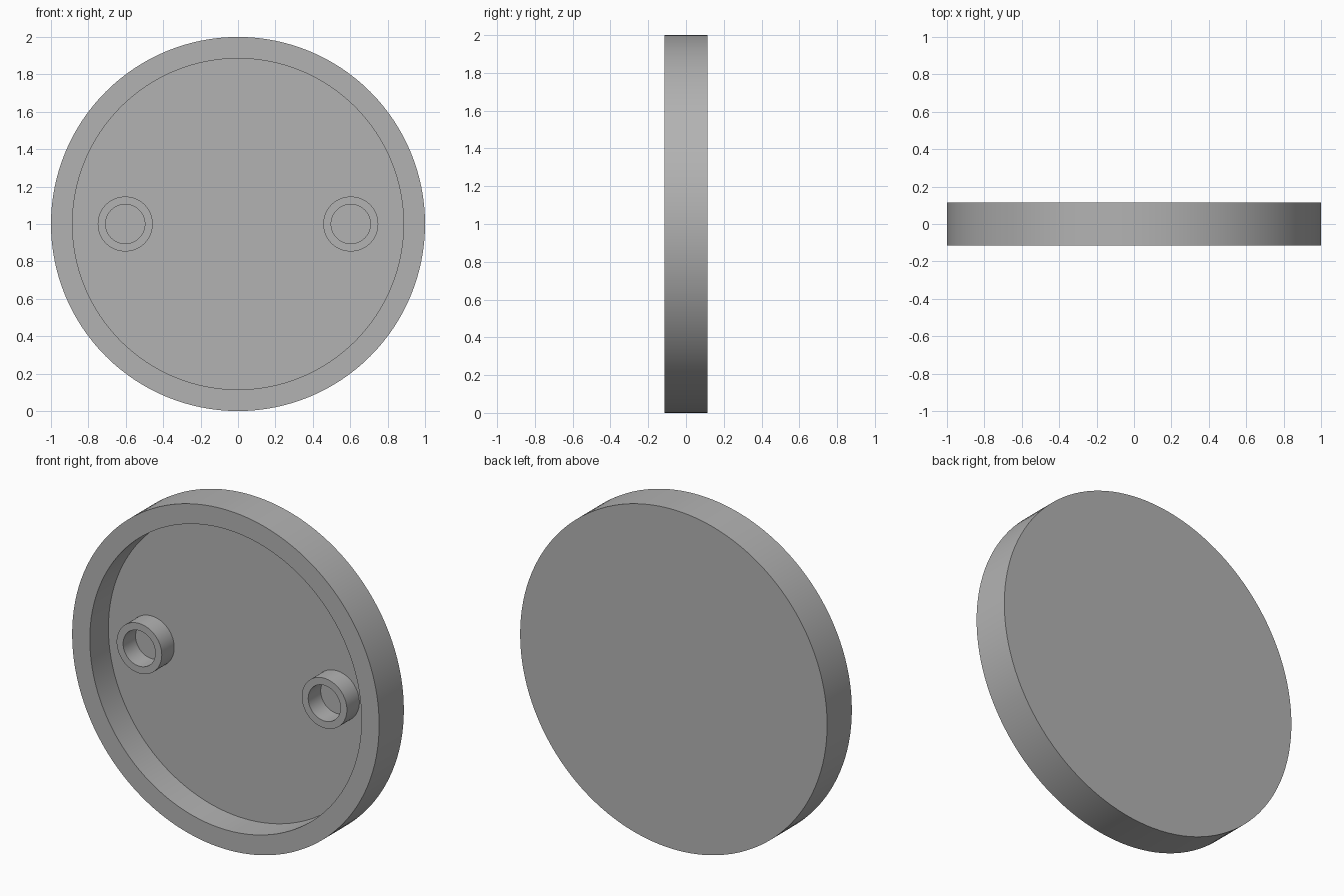
import bpy
import bmesh
from math import cos, sin, tau, radians

# Main dimensions
FRONT, BACK = -0.115, 0.115
FLOOR, BOSS_FRONT = 0.058, -0.058
RIM_INNER, BOSS_OUTER, HOLE = 0.885, 0.147, 0.105
BOSS_X, MID_Z = 0.603, 1.0

cube = bpy.data.objects.get("Cube")
if cube:
    bpy.data.objects.remove(cube, do_unlink=True)

grey = bpy.data.materials.new("plain_grey")
grey.use_nodes = True
colour = (0.45, 0.45, 0.45, 1)
grey.diffuse_color = colour
grey.node_tree.nodes["Principled BSDF"].inputs["Base Color"].default_value = colour


def lathe(name, profile, segments, x=0.0, closed_ends=True):
    """Turn a (radius, y) profile about the y axis, capping both ends if asked."""
    bm = bmesh.new()
    rings = [[bm.verts.new((r * cos(tau * i / segments), y, r * sin(tau * i / segments)))
              for i in range(segments)] for r, y in profile]
    for a, b in zip(rings, rings[1:]):
        for i in range(segments):
            j = (i + 1) % segments
            bm.faces.new((a[i], a[j], b[j], b[i]))
    if closed_ends:
        bm.faces.new(rings[0][::-1])
        bm.faces.new(rings[-1])
    mesh = bpy.data.meshes.new(name)
    bm.to_mesh(mesh)
    bm.free()
    mesh.materials.append(grey)
    obj = bpy.data.objects.new(name, mesh)
    obj.location = (x, 0, MID_Z)
    bpy.context.collection.objects.link(obj)
    return obj


def activate(obj):
    bpy.ops.object.select_all(action='DESELECT')
    obj.select_set(True)
    bpy.context.view_layer.objects.active = obj


# Shallow round cap: back plate with a raised rim
cap = lathe("round_cap",
            [(RIM_INNER, FLOOR), (RIM_INNER, FRONT), (1, FRONT), (1, BACK)], 128)
parts = [cap]

for side, x in (("left", BOSS_X), ("right", -BOSS_X)):
    # Screw hole through the back plate
    cutter = lathe(side + "_hole_cutter", [(HOLE, 0), (HOLE, 0.3)], 64, x)
    cutter.hide_render = True
    activate(cap)
    cut = cap.modifiers.new("hole", 'BOOLEAN')
    cut.operation = 'DIFFERENCE'
    cut.solver = 'EXACT'
    cut.object = cutter
    bpy.ops.object.modifier_apply(modifier=cut.name)
    bpy.data.objects.remove(cutter, do_unlink=True)

    # Tubular boss standing on the plate around the hole
    parts.append(lathe(side + "_boss",
                       [(HOLE, FLOOR), (HOLE, BOSS_FRONT), (BOSS_OUTER, BOSS_FRONT),
                        (BOSS_OUTER, FLOOR)], 64, x, closed_ends=False))

for part in parts:
    activate(part)
    bpy.ops.object.shade_smooth_by_angle(angle=radians(30))
